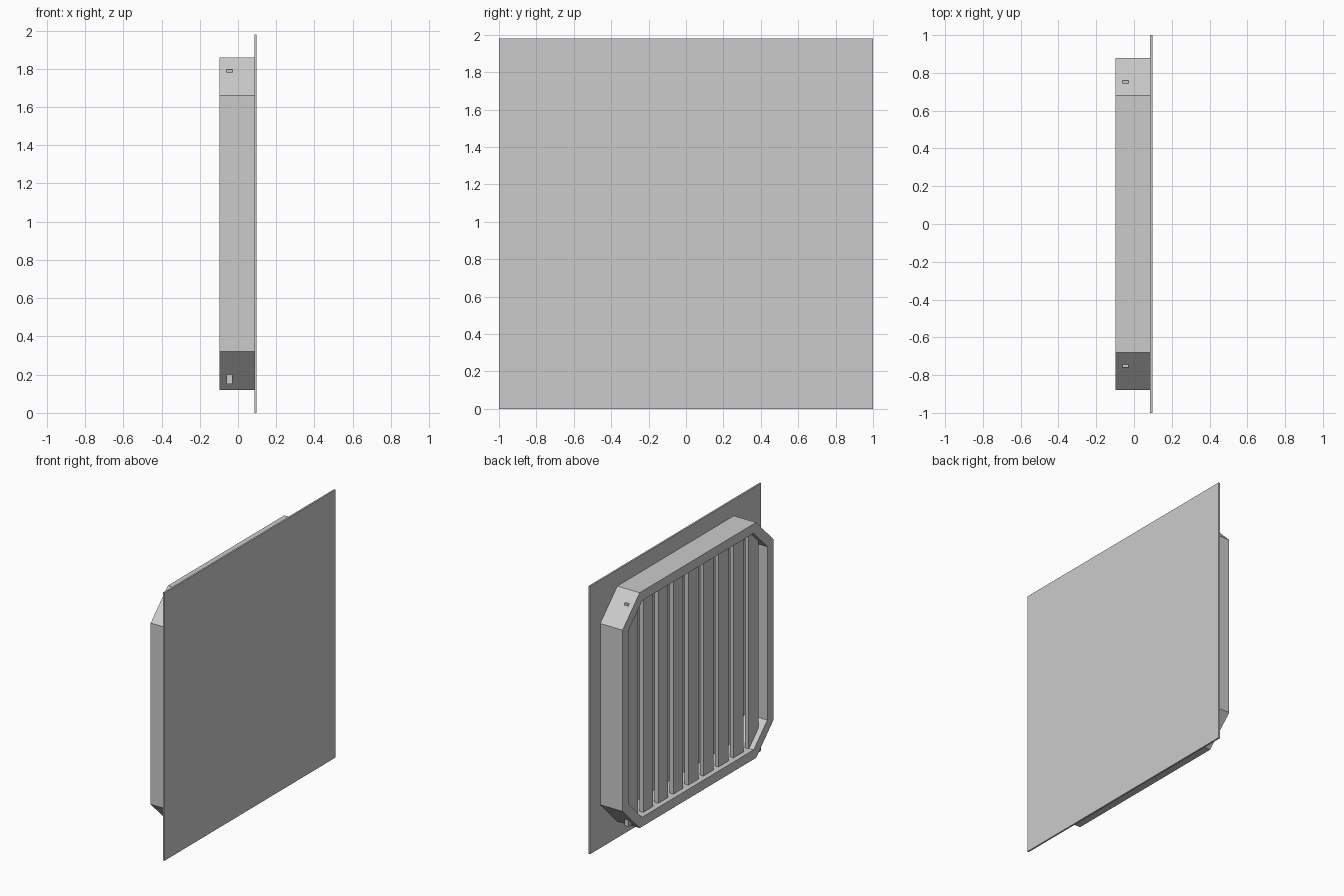
import bpy, bmesh

if "Cube" in bpy.data.objects:
    bpy.data.objects.remove(bpy.data.objects["Cube"])

MID_Z = 0.99


def box(name, x0, x1, y0, y1, z0, z1):
    bm = bmesh.new()
    bmesh.ops.create_cube(bm, size=1)
    for v in bm.verts:
        v.co.x = x1 if v.co.x > 0 else x0
        v.co.y = y1 if v.co.y > 0 else y0
        v.co.z = z1 if v.co.z > 0 else z0
    return finish(name, bm)


def finish(name, bm):
    bmesh.ops.recalc_face_normals(bm, faces=bm.faces)
    mesh = bpy.data.meshes.new(name)
    bm.to_mesh(mesh)
    bm.free()
    obj = bpy.data.objects.new(name, mesh)
    bpy.context.collection.objects.link(obj)
    return obj


def octagon(half_y, half_z, cut):
    # clipped-corner rectangle, listed in order around its outline
    a, b = half_y, half_z
    return [(a, b - cut), (a - cut, b), (cut - a, b), (-a, b - cut),
            (-a, cut - b), (cut - a, -b), (a - cut, -b), (a, cut - b)]


def ring(name, outer, inner, x0, x1):
    bm = bmesh.new()
    loops = [[bm.verts.new((x, y, z + MID_Z)) for y, z in pts]
             for pts, x in ((outer, x0), (outer, x1), (inner, x1), (inner, x0))]
    n = len(outer)
    for k in range(4):
        a, b = loops[k], loops[(k + 1) % 4]
        for i in range(n):
            j = (i + 1) % n
            bm.faces.new((a[i], a[j], b[j], b[i]))
    return finish(name, bm)


# flat square backing plate
box("back_plate", 0.085, 0.0975, -1, 1, 0, 1.98)

# clipped-corner frame; the inner outline keeps an even wall thickness
WALL = 0.07
ring("grille_frame", octagon(0.88, 0.87, 0.2),
     octagon(0.88 - WALL, 0.87 - WALL, 0.2 - WALL * 0.586), -0.0975, 0.085)

# row of upright grille bars
COUNT, WIDTH, EDGE = 9, 0.115, 0.76
step = (2 * EDGE - WIDTH) / (COUNT - 1)
for i in range(COUNT):
    y = -EDGE + i * step
    box(f"grille_bar_{i + 1}", -0.06, -0.03, y, y + WIDTH, 0.15, 1.795)
